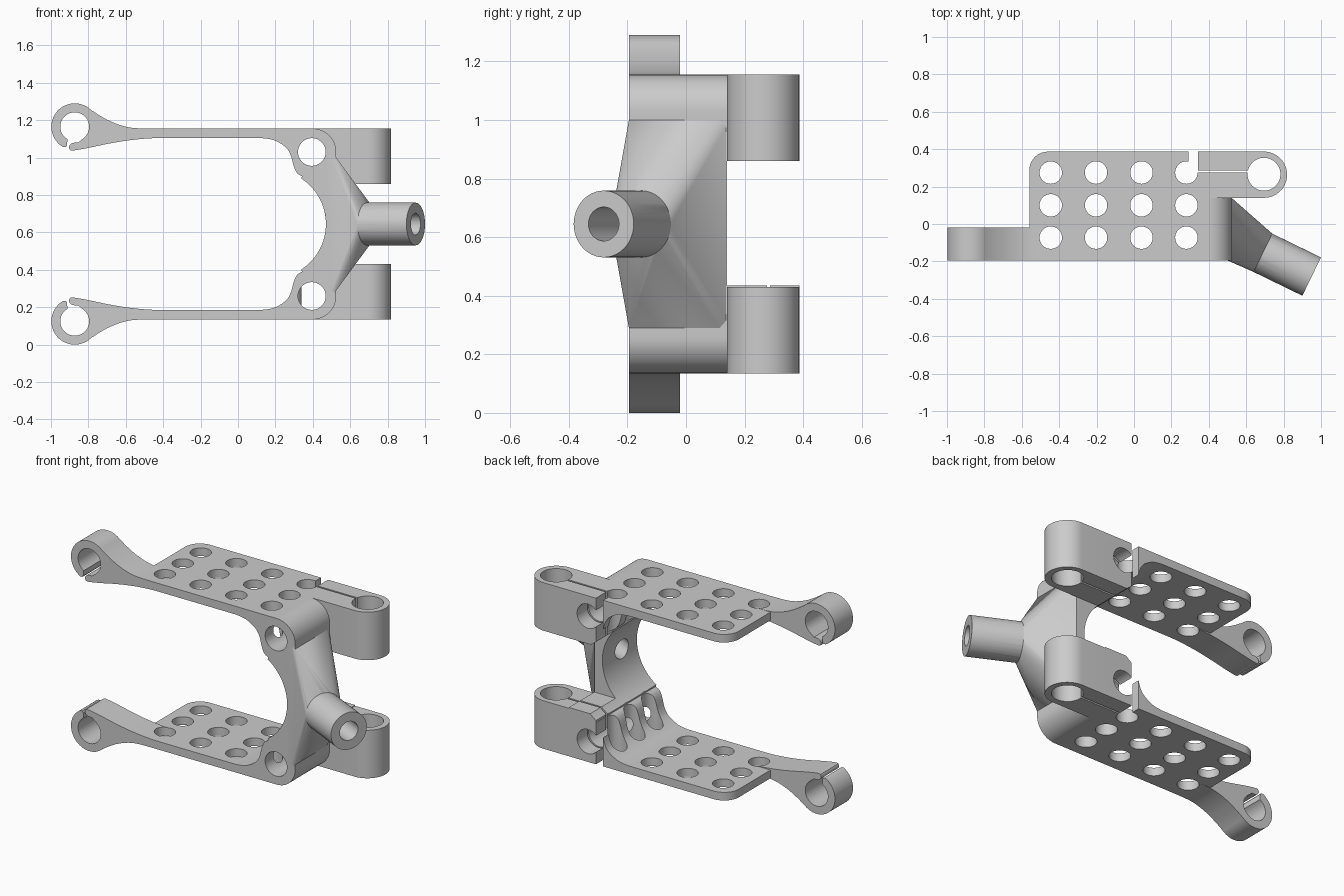
import bpy, bmesh
from math import sin, cos, radians
from mathutils import Vector

if "Cube" in bpy.data.objects:
    bpy.data.objects.remove(bpy.data.objects["Cube"])

H = 1.29                       # total height, mirrored about H / 2
FRONT, BACK, WEB_BACK = -0.195, 0.387, 0.14


def finish(name, bm):
    bmesh.ops.recalc_face_normals(bm, faces=bm.faces[:])
    me = bpy.data.meshes.new(name)
    bm.to_mesh(me)
    bm.free()
    ob = bpy.data.objects.new(name, me)
    bpy.context.collection.objects.link(ob)
    return ob


def prism(name, pts, axis, lo, hi, round_corner=None):
    """Extrude a 2D outline along y (outline in xz) or z (outline in xy)."""
    bm = bmesh.new()
    place = (lambda a, b, t: (a, t, b)) if axis == 'y' else (lambda a, b, t: (a, b, t))
    A = [bm.verts.new(place(a, b, lo)) for a, b in pts]
    B = [bm.verts.new(place(a, b, hi)) for a, b in pts]
    bm.faces.new(A)
    bm.faces.new(B[::-1])
    for i in range(len(pts)):
        j = (i + 1) % len(pts)
        bm.faces.new((A[i], A[j], B[j], B[i]))
    bmesh.ops.recalc_face_normals(bm, faces=bm.faces[:])
    if round_corner:
        x, y, r = round_corner
        edges = [e for e in bm.edges if all(abs(v.co.x - x) < 1e-4 and abs(v.co.y - y) < 1e-4
                                            for v in e.verts) and abs(e.calc_length() - 0.05) < 1e-3]
        bmesh.ops.bevel(bm, geom=edges, offset=r, segments=10, profile=0.5, affect='EDGES')
    return finish(name, bm)


def box(x0, x1, y0, y1, z0, z1):
    return prism("cutter", [(x0, y0), (x1, y0), (x1, y1), (x0, y1)], 'z', z0, z1)


def rod(name, p, q, r, n=48):
    p, q = Vector(p), Vector(q)
    d = q - p
    m = d.to_track_quat('Z', 'Y').to_matrix().to_4x4()
    m.translation = (p + q) / 2
    bm = bmesh.new()
    bmesh.ops.create_cone(bm, cap_ends=True, segments=n, radius1=r, radius2=r,
                          depth=d.length, matrix=m)
    return finish(name, bm)


def arc(cx, cy, r, a0, a1, n):
    return [(cx + r * cos(radians(a0 + (a1 - a0) * i / n)),
             cy + r * sin(radians(a0 + (a1 - a0) * i / n))) for i in range(n + 1)]


def spline(pts, n=4):
    """Smooth curve through the points."""
    P = [Vector(p) for p in [pts[0]] + pts + [pts[-1]]]
    out = []
    for a, b, c, d in zip(P, P[1:], P[2:], P[3:]):
        for i in range(n):
            t = i / n
            v = 0.5 * (2 * b + (c - a) * t + (2 * a - 5 * b + 4 * c - d) * t * t
                       + (3 * b - a - 3 * c + d) * t ** 3)
            out.append(tuple(v))
    return out + [pts[-1]]


def flip(pts):
    return [(x, H - z) for x, z in pts]


def boolean(ob, other, op):
    other.hide_render = True
    m = ob.modifiers.new("b", 'BOOLEAN')
    m.operation, m.solver, m.object = op, 'EXACT', other
    bpy.context.view_layer.objects.active = ob
    bpy.ops.object.modifier_apply(modifier=m.name)
    bpy.data.objects.remove(other)


# C-shaped frame: two plates joined by an arched web
outer = [(-0.56, 1.155)] + arc(0.40, 1.03, 0.125, 90, 0, 14)
inner = arc(0.18, H / 2, 0.29, 0, 57, 16) + spline(
    [(0.342, 0.900), (0.320, 0.913), (0.305, 0.935), (0.295, 0.965), (0.283, 1.010),
     (0.262, 1.048), (0.225, 1.077), (0.180, 1.097), (0.120, 1.105)]) + [(-0.56, 1.105)]
outline = outer + flip(outer)[::-1] + flip(inner)[::-1] + inner[1:]
frame = prism("bracket_frame", outline, 'y', FRONT, BACK, (-0.56, BACK, 0.10))
boolean(frame, box(0.30, 0.60, WEB_BACK, 0.5, 0.435, 0.86), 'DIFFERENCE')

# open hook clips on their arms
cx, cz = -0.873, 1.165
hook = spline([(-0.40, 1.155), (-0.54, 1.157), (-0.61, 1.168), (-0.68, 1.193), (-0.74, 1.225)])
hook += arc(cx, cz, 0.125, 46, 240, 36)
hook += [(-0.922, 1.056), (-0.915, 1.064), (-0.913, 1.082)]
hook += arc(cx, cz, 0.077, 240, -50, 40)
hook += spline([(-0.855, 1.080), (-0.885, 1.078), (-0.901, 1.064), (-0.902, 1.048),
                (-0.885, 1.038), (-0.80, 1.052), (-0.70, 1.073), (-0.60, 1.090),
                (-0.50, 1.101), (-0.40, 1.106)])
# rear clamp blocks, rounded at the end
clamp = [(0.385, BACK), (0.385, WEB_BACK)] + arc(0.695, 0.2635, 0.1235, -90, 90, 28)
for pts in (hook, flip(hook)):
    boolean(frame, prism("hook", pts, 'y', FRONT, -0.02), 'UNION')
for z0, z1 in ((0.86, 1.155), (H - 1.155, H - 0.86)):
    boolean(frame, prism("clamp", clamp, 'z', z0, z1), 'UNION')

# flared neck: rectangle on the web blending to the angled socket tube
end = Vector((0.95, -0.281, H / 2))
axis = Vector((0.899, -0.438, 0)).normalized()
start = end - axis * 0.29
side = Vector((-axis.y, axis.x, 0))
bm = bmesh.new()
for x in (0.50, 0.525):
    for z in (0.29, 1.0):
        bm.verts.new((x, FRONT, z))
        bm.verts.new((x, 0.115, z))
    for z in (0.315, 0.975):
        bm.verts.new((x, 0.137, z))
for a, b in arc(0, 0, 0.114, 0, 352.5, 47):
    bm.verts.new(start + side * a + Vector((0, 0, b)))
res = bmesh.ops.convex_hull(bm, input=bm.verts[:])
bmesh.ops.delete(bm, geom=[v for v in bm.verts if not v.link_faces], context='VERTS')
boolean(frame, finish("neck", bm), 'UNION')
boolean(frame, rod("socket", start - axis * 0.02, end, 0.114), 'UNION')
boolean(frame, rod("cutter", end - axis * 0.68, end + axis * 0.1, 0.058, 32), 'DIFFERENCE')

# plate hole grid
for x in (-0.445, -0.203, 0.04, 0.28):
    for y in (-0.073, 0.10, 0.275):
        boolean(frame, rod("cutter", (x, y, -0.2), (x, y, 1.5), 0.06, 32), 'DIFFERENCE')
# clamp bore, cross bolts, relief slot and split
boolean(frame, rod("cutter", (0.695, 0.266, -0.2), (0.695, 0.266, 1.5), 0.088), 'DIFFERENCE')
for z in (1.03, H - 1.03):
    boolean(frame, rod("cutter", (0.395, -0.5, z), (0.395, 0.6, z), 0.074), 'DIFFERENCE')
boolean(frame, box(0.292, 0.341, 0.277, 0.5, -0.2, 1.5), 'DIFFERENCE')
boolean(frame, box(0.32, 0.63, 0.276, 0.287, -0.2, 1.5), 'DIFFERENCE')

bpy.ops.object.select_all(action='DESELECT')
frame.select_set(True)
bpy.context.view_layer.objects.active = frame
bpy.ops.object.shade_smooth_by_angle(angle=radians(30))
